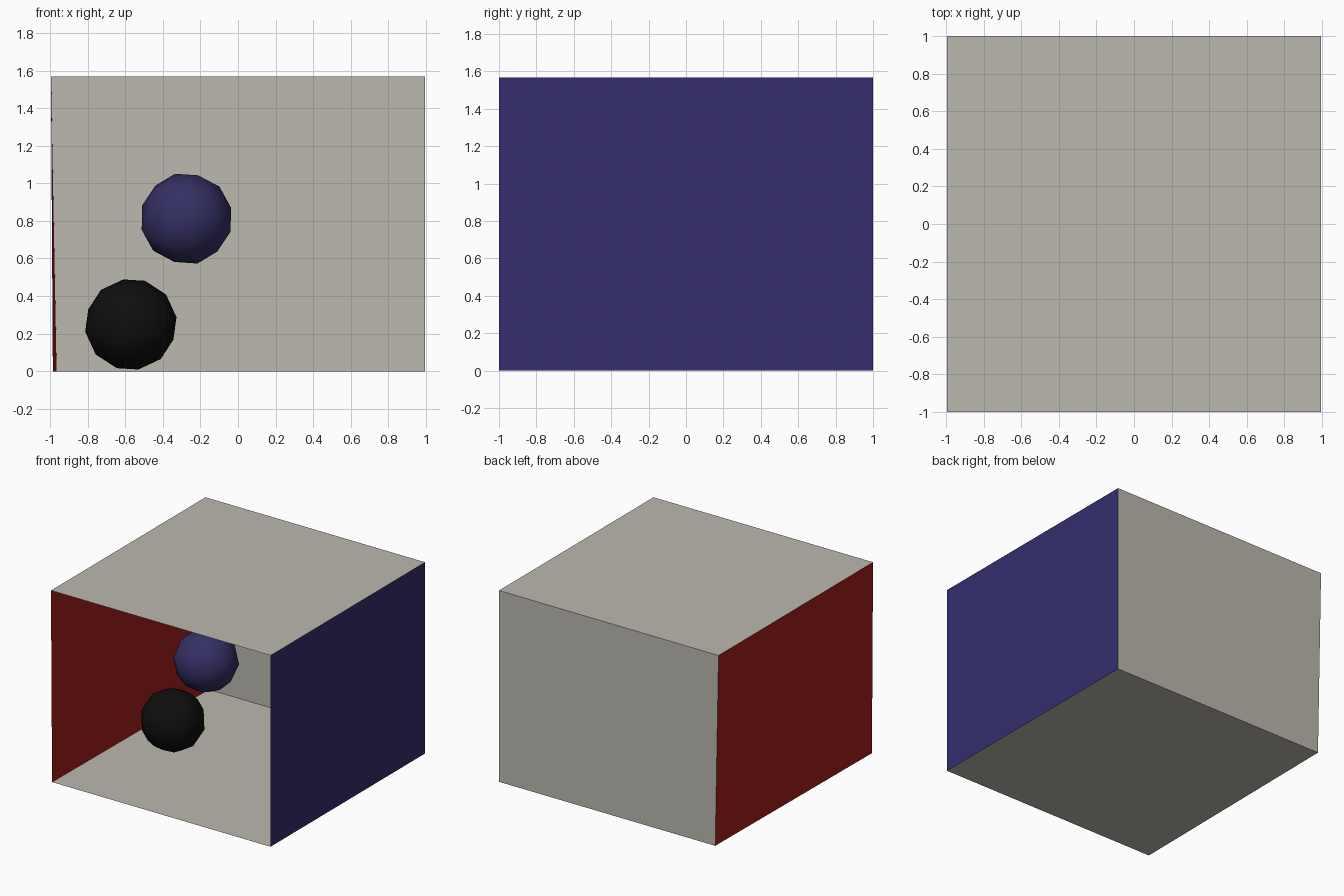
import bpy

if "Cube" in bpy.data.objects:
    bpy.data.objects.remove(bpy.data.objects["Cube"])


def material(name, rgb):
    m = bpy.data.materials.new(name)
    m.diffuse_color = (*rgb, 1)
    m.use_nodes = True
    m.node_tree.nodes["Principled BSDF"].inputs["Base Color"].default_value = m.diffuse_color
    return m


stone = material("warm_grey", (0.50, 0.48, 0.43))
red = material("red", (0.371, 0.0115, 0.0115))
blue = material("blue", (0.035, 0.027, 0.156))
ball_blue = material("ball_blue", (0.035, 0.029, 0.125))
black = material("black", (0.0045, 0.0045, 0.0045))


def panel(name, corners, mat):
    me = bpy.data.meshes.new(name)
    me.from_pydata(corners, [], [(0, 1, 2, 3)])
    me.materials.append(mat)
    ob = bpy.data.objects.new(name, me)
    bpy.context.collection.objects.link(ob)
    return ob


def ball(name, centre, radius, turn, mat):
    bpy.ops.mesh.primitive_ico_sphere_add(subdivisions=2, radius=radius,
                                          location=centre, rotation=turn)
    ob = bpy.context.object
    ob.name = name
    ob.data.materials.append(mat)
    bpy.ops.object.shade_smooth()
    return ob


# Room corners: the left wall leans in slightly towards the floor
W, D, H = 0.995, 1.0, 1.567
fl, fr, br, bl = (-0.985, -D, 0), (W, -D, 0), (W, D, 0), (-0.965, D, 0)
tfl, tfr, tbr, tbl = (-W, -D, H), (W, -D, H), (W, D, H), (-W, D, H)

# Open-fronted room, faces turned inwards
panel("floor", [fl, fr, br, bl], stone)
panel("ceiling", [tfl, tbl, tbr, tfr], stone)
panel("back_wall", [bl, br, tbr, tbl], stone)
panel("left_wall", [fl, bl, tbl, tfl], red)
panel("right_wall", [fr, tfr, tbr, br], blue)

# Flat lamp panel just under the ceiling
z = H - 0.01
panel("ceiling_lamp", [(-0.23, -0.18, z), (-0.23, 0.19, z),
                       (0.235, 0.19, z), (0.235, -0.18, z)], stone)

# Two low-poly balls
ball("upper_ball", (-0.275, -0.02, 0.812), 0.246, (0.3, 0.2, 0.25), ball_blue)
ball("lower_ball", (-0.57, -0.03, 0.249), 0.246, (0.15, 0.3, 0.1), black)
